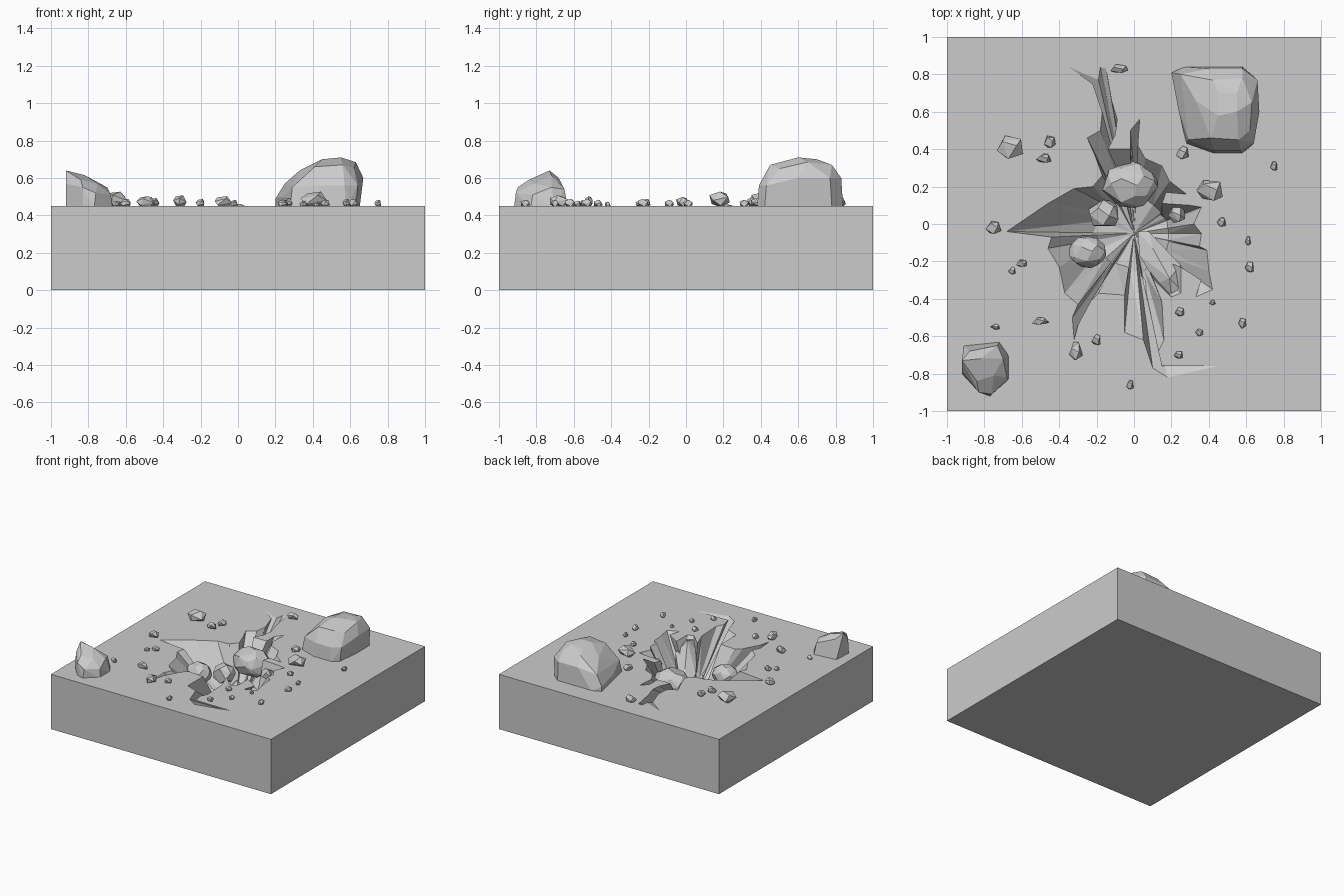
import bpy, bmesh, math, random
from mathutils import Vector

random.seed(4)
TOP = 0.45


def finish(name, bm):
    bmesh.ops.recalc_face_normals(bm, faces=bm.faces[:])
    mesh = bpy.data.meshes.new(name)
    bm.to_mesh(mesh)
    bm.free()
    ob = bpy.data.objects.new(name, mesh)
    bpy.context.collection.objects.link(ob)
    return ob


def hull(name, points):
    bm = bmesh.new()
    for p in points:
        bm.verts.new(p)
    res = bmesh.ops.convex_hull(bm, input=bm.verts[:])
    loose = [v for v in bm.verts if not v.link_faces]
    bmesh.ops.delete(bm, geom=loose, context='VERTS')
    bmesh.ops.dissolve_limit(bm, angle_limit=math.radians(8),
                             verts=bm.verts[:], edges=bm.edges[:])
    return finish(name, bm)


def pebble(name, x, y, sx, sy, z, h, n=12):
    # random points on an ellipsoid, with a flattened underside
    pts = []
    for i in range(n):
        t = 1 - 2 * (i + 0.5) / n
        a = i * 2.4 + random.uniform(-0.3, 0.3)
        r = math.sqrt(1 - t * t)
        pts.append((x + 0.55 * sx * r * math.cos(a),
                    y + 0.55 * sy * r * math.sin(a),
                    z + h * (0.5 + 0.52 * t)))
    return hull(name, pts)


# Ground block with a jagged crater; rim listed clockwise from the left tip
rim = [(-.68, -.04), (-.46, .11), (-.32, .19), (-.22, .2), (-.17, .26),
       (-.21, .37), (-.25, .46), (-.18, .5), (-.17, .6), (-.22, .75),
       (-.35, .84), (-.19, .77), (-.18, .84), (-.15, .83), (-.12, .66),
       (-.09, .56), (-.1, .48), (-.14, .4), (-.02, .4), (-.02, .5),
       (.03, .56), (.02, .42), (.06, .35), (.15, .31), (.19, .23),
       (.28, .16), (.17, .17), (.15, .11), (.3, .1), (.36, .09),
       (.32, 0), (.36, -.05), (.35, -.12), (.39, -.14), (.4, -.25),
       (.42, -.35), (.33, -.39), (.36, -.3), (.25, -.23), (.25, -.37),
       (.2, -.39), (.1, -.29), (.15, -.42), (.16, -.62), (.13, -.68),
       (.15, -.76), (.45, -.76), (.18, -.82), (.1, -.77), (.05, -.62),
       (-.05, -.58), (-.05, -.38), (-.19, -.37), (-.23, -.41), (-.3, -.54),
       (-.32, -.62), (-.33, -.5), (-.3, -.43), (-.37, -.37), (-.4, -.23),
       (-.46, -.13), (-.44, -.07)]
cx, cy = 0.0, -0.05
bm = bmesh.new()
rv = [bm.verts.new((x, y, TOP)) for x, y in rim]
sq = [(-1, -1), (1, -1), (1, 1), (-1, 1)]
tv = [bm.verts.new((x, y, TOP)) for x, y in sq]
bv = [bm.verts.new((x, y, 0)) for x, y in sq]
edges = []
for loop in (rv, tv):
    for i in range(len(loop)):
        edges.append(bm.edges.new((loop[i - 1], loop[i])))
bmesh.ops.triangle_fill(bm, use_beauty=True, use_dissolve=False,
                        edges=edges, normal=(0, 0, 1))
for i in range(4):
    bm.faces.new((tv[i - 1], tv[i], bv[i], bv[i - 1]))
bm.faces.new(bv)

# crater floor ring and facets
inner = []
start = prev = math.atan2(rim[0][1] - cy, rim[0][0] - cx)
n = len(rim)
for i, (x, y) in enumerate(rim):
    a = math.atan2(y - cy, x - cx)
    while a > prev + math.pi:
        a -= 2 * math.pi
    if i:
        a = max(min(a, prev - 0.012), start - 2 * math.pi + 0.012 * (n - i))
    prev = a
    d = math.hypot(x - cx, y - cy)
    r = min(0.15 + 0.1 * d, 0.8 * d)
    inner.append(bm.verts.new((cx + r * math.cos(a), cy + r * math.sin(a),
                               0.18 + random.uniform(-0.02, 0.02))))
centre = bm.verts.new((cx, cy, 0.15))
for i in range(n):
    bm.faces.new((rv[i - 1], rv[i], inner[i]))
    bm.faces.new((rv[i - 1], inner[i], inner[i - 1]))
    bm.faces.new((inner[i - 1], inner[i], centre))
finish("cratered_ground", bm)

# Large boulder behind the crater
hull("large_boulder", [
    (.2, .81, .44), (.2, .81, .49), (.27, .84, .44), (.58, .84, .44),
    (.65, .78, .44), (.65, .6, .44), (.63, .42, .44), (.58, .38, .44),
    (.42, .38, .44), (.28, .43, .44), (.24, .6, .5), (.25, .8, .57),
    (.4, .83, .6), (.58, .83, .6), (.66, .77, .6), (.67, .6, .6),
    (.64, .43, .56), (.57, .39, .56), (.43, .39, .56), (.29, .45, .55),
    (.33, .66, .64), (.41, .46, .66), (.56, .45, .67), (.62, .5, .65),
    (.45, .58, .7), (.55, .6, .71), (.63, .65, .685), (.55, .7, .7),
    (.45, .7, .69), (.58, .78, .67), (.42, .77, .67)])

# Pointed boulder at the front left corner
hull("pointed_boulder", [
    (-.92, -.8, .44), (-.91, -.65, .44), (-.72, -.63, .44), (-.67, -.7, .44),
    (-.67, -.83, .44), (-.77, -.92, .44), (-.83, -.9, .44), (-.92, -.73, .64),
    (-.92, -.79, .57), (-.82, -.72, .615), (-.88, -.68, .6), (-.73, -.65, .54),
    (-.7, -.72, .55), (-.68, -.82, .51), (-.76, -.91, .52), (-.83, -.9, .55),
    (-.84, -.84, .59), (-.75, -.81, .57)])

# Stones lying in the crater
pebble("crater_stone_back", -.02, .21, .28, .23, .24, .22, 36)
pebble("crater_stone_left", -.25, -.15, .19, .16, .26, .16, 30)
pebble("crater_stone_small", -.16, .05, .16, .15, .2, .16, 18)
pebble("crater_stone_right", .23, .05, .09, .09, .34, .08)

# Leaning slab on the front right wall
face = [(.02, -.04), (.08, -.04), (.25, -.22), (.25, -.35), (.2, -.39),
        (.12, -.32), (.03, -.17)]
pts = []
for x, y in face:
    z = 0.19 + 0.25 * min(1, (x * 0.55 - y * 0.83) / 0.42)
    pts += [(x, y, z - 0.02), (x, y, z - 0.1)]
pts += [(.1, -.13, .31), (.19, -.29, .45)]
hull("leaning_slab", pts)

# Scattered rubble: x, y, width, depth
rubble = [(-.08, .83, .09, .05), (-.66, .41, .14, .13), (-.45, .44, .06, .07),
          (-.48, .35, .08, .05), (.26, .38, .07, .07), (.41, .18, .14, .12),
          (.75, .31, .04, .05), (.47, .01, .05, .05), (-.75, -.02, .08, .07),
          (.61, -.09, .03, .05), (.62, -.23, .05, .06), (-.6, -.21, .06, .04),
          (-.65, -.25, .04, .04), (.245, -.47, .05, .05), (.42, -.42, .03, .03),
          (.58, -.53, .04, .06), (.35, -.58, .04, .04), (-.5, -.52, .09, .04),
          (-.74, -.55, .05, .03), (-.2, -.62, .05, .06), (-.31, -.68, .07, .1),
          (.24, -.7, .05, .04), (-.02, -.86, .04, .05)]
for i, (x, y, sx, sy) in enumerate(rubble):
    pebble("rubble_%02d" % (i + 1), x, y, sx, sy, TOP - 0.01,
           0.02 + 0.5 * max(sx, sy), 10)
